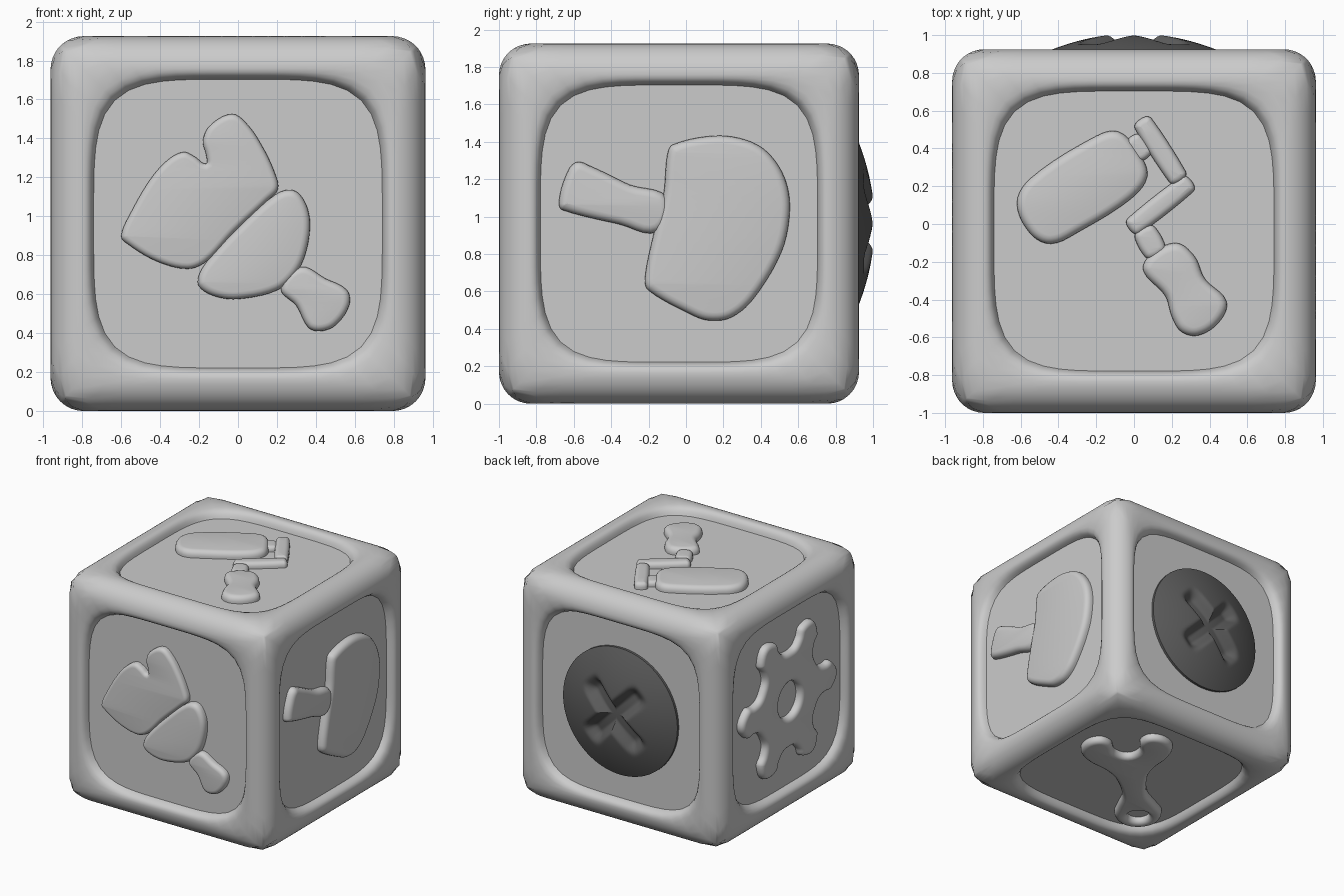
import bpy, bmesh, math
from mathutils import Matrix, Vector

if "Cube" in bpy.data.objects:
    bpy.data.objects.remove(bpy.data.objects["Cube"])

H, R, D = 0.9625, 0.17, 0.065           # half size, edge radius, recess depth
C = Vector((0, -0.0375, H))             # cube centre
FACES = {  # u axis, v axis of each side (normal = u x v)
    "front": ((1, 0, 0), (0, 0, 1)), "right": ((0, 1, 0), (0, 0, 1)),
    "back": ((-1, 0, 0), (0, 0, 1)), "left": ((0, -1, 0), (0, 0, 1)),
    "top": ((1, 0, 0), (0, 1, 0)), "bottom": ((1, 0, 0), (0, -1, 0))}


def face_matrix(side, w=0.0, origin=C):
    u, v = (Vector(a) for a in FACES[side])
    n = u.cross(v)
    m = Matrix((u, v, n)).transposed().to_4x4()
    m.translation = origin + n * w
    return m


def finish(bm, name, angle=40, mat=None):
    bmesh.ops.remove_doubles(bm, verts=bm.verts, dist=0.0004)
    bmesh.ops.recalc_face_normals(bm, faces=bm.faces)
    me = bpy.data.meshes.new(name)
    bm.to_mesh(me)
    bm.free()
    me.shade_smooth()
    me.set_sharp_from_angle(angle=math.radians(angle))
    if mat:
        me.materials.append(mat)
    ob = bpy.data.objects.new(name, me)
    bpy.context.collection.objects.link(ob)
    return ob


def skin(bm, rings):
    for a, b in zip(rings, rings[1:]):
        n = len(a)
        for i in range(n):
            j = (i + 1) % n
            bm.faces.new((a[i], a[j], b[j], b[i]))


# cube body: each side is a set of rings from the rounded edge to the recess
def build_body():
    bm = bmesh.new()
    # ring half size, superellipse exponent (0 = square), depth below surface
    prof = [(H, 0, 0), (0.93, 0, 0), (0.895, 0, 0), (0.86, 0, 0), (0.825, 16, 0),
            (0.797, 8, 0), (0.778, 5.5, 0.004), (0.764, 4.8, 0.014),
            (0.753, 4.6, 0.03), (0.746, 4.5, 0.048), (0.741, 4.4, D)]
    seg = 64
    k = H - R
    for side in FACES:
        m = face_matrix(side)
        rings = []
        for a, e, dep in prof:
            ring = []
            for i in range(seg):
                t = 2 * math.pi * i / seg
                c, s = math.cos(t), math.sin(t)
                if e:
                    q = (abs(c) ** e + abs(s) ** e) ** (1 / e)
                else:
                    q = max(abs(c), abs(s))
                p = Vector((a * c / q, a * s / q, H))
                core = Vector([max(-k, min(k, x)) for x in p])
                p = core + (p - core).normalized() * R
                p.z -= dep
                ring.append(bm.verts.new(m @ p))
            rings.append(ring)
        skin(bm, rings)
        bm.faces.new(rings[-1])
    return finish(bm, "cube_body", 42)


def smooth_loop(pts, n=5):
    """Closed smooth curve through the points."""
    out, m = [], len(pts)
    for i in range(m):
        p0, p1, p2, p3 = (Vector(pts[(i + j) % m]) for j in (-1, 0, 1, 2))
        d = (p2 - p1).length
        t1 = (p2 - p0).normalized() * d
        t2 = (p3 - p1).normalized() * d
        for s in range(n):
            t = s / n
            out.append(p1 * (2*t**3 - 3*t*t + 1) + t1 * (t**3 - 2*t*t + t)
                       + p2 * (3*t*t - 2*t**3) + t2 * (t**3 - t*t))
    return out


def relief(name, side, loops, height=0.06, bevel=0.04, origin=C):
    """Raised soft-edged shape lying on the recessed panel."""
    cu = bpy.data.curves.new(name, 'CURVE')
    cu.dimensions = '2D'
    cu.fill_mode = 'BOTH'
    cu.bevel_depth, cu.bevel_resolution, cu.offset = bevel, 3, -bevel
    cu.extrude = height - bevel
    for loop in loops:
        pts = smooth_loop(loop)
        sp = cu.splines.new('POLY')
        sp.points.add(len(pts) - 1)
        for q, p in zip(sp.points, pts):
            q.co = (p.x, p.y, 0, 1)
        sp.use_cyclic_u = True
    tmp = bpy.data.objects.new("tmp", cu)
    bpy.context.collection.objects.link(tmp)
    dg = bpy.context.evaluated_depsgraph_get()
    me = bpy.data.meshes.new_from_object(tmp.evaluated_get(dg))
    bm = bmesh.new()
    bm.from_mesh(me)
    bpy.data.objects.remove(tmp)
    bpy.data.meshes.remove(me)
    bmesh.ops.bisect_plane(bm, geom=bm.verts[:] + bm.edges[:] + bm.faces[:],
                           plane_co=(0, 0, -0.003), plane_no=(0, 0, 1), clear_inner=True)
    bm.transform(face_matrix(side, H - D, origin))
    return finish(bm, name, 50)


def bar(p, q, w):
    """Round-cornered bar outline between two end points."""
    p, q = Vector(p), Vector(q)
    d = (q - p).normalized()
    n = Vector((-d.y, d.x)) * w
    c = w * 0.5
    return [p - d*c + n*0.6, p - d*c - n*0.6, p - n, q - n,
            q + d*c - n*0.6, q + d*c + n*0.6, q + n, p + n]


def circle(r, cx=0, cy=0, n=12):
    return [(cx + r * math.cos(2*math.pi*i/n), cy + r * math.sin(2*math.pi*i/n)) for i in range(n)]


build_body()

# front: paint brush (z read from the ground)
FO = Vector((0, C.y, 0))
relief("brush_bristles", "front", [[
    (-.6, .9), (-.55, 1.02), (-.45, 1.19), (-.36, 1.29), (-.28, 1.33), (-.22, 1.305), (-.165, 1.27),
    (-.163, 1.31), (-.18, 1.39), (-.14, 1.47), (-.03, 1.525), (.05, 1.47), (.13, 1.35), (.19, 1.22),
    (.205, 1.14), (.15, 1.08), (-.02, .92), (-.16, .77), (-.26, .73), (-.42, .77), (-.57, .86)]],
    .055, .032, FO)
relief("brush_ferrule", "front", [[
    (.19, 1.11), (.28, 1.135), (.34, 1.08), (.37, .97), (.35, .82), (.3, .71), (.2, .62), (0, .575),
    (-.12, .59), (-.2, .64), (-.2, .7), (-.15, .78), (0, .94)]], .06, .038, FO)
relief("brush_handle", "front", [[
    (.22, .63), (.32, .74), (.45, .68), (.56, .62), (.57, .54), (.5, .44), (.42, .41), (.36, .43),
    (.3, .54)]], .055, .035, FO)

# right: mallet (y and z read from the world origin)
RO = Vector((0, 0, 0))
relief("mallet_head", "right", [[
    (-.07, 1.385), (.15, 1.432), (.32, 1.41), (.44, 1.34), (.53, 1.2), (.555, 1.03), (.51, .81),
    (.36, .56), (.24, .46), (.12, .445), (.02, .48), (-.2, .605), (-.22, .67), (-.17, .92),
    (-.12, 1.12), (-.1, 1.33)]], .065, .045, RO)
relief("mallet_handle", "right", [[
    (-.68, 1.07), (-.65, 1.2), (-.59, 1.29), (-.5, 1.265), (-.3, 1.17), (-.1, 1.1), (-.15, .92),
    (-.36, .96), (-.66, 1.035)]], .06, .045, RO)

# top: paint roller
TO = Vector((0, 0, H))
relief("roller_sleeve", "top", [[
    (-.085, .49), (-.23, .45), (-.55, .24), (-.62, .11), (-.55, -.05), (-.44, -.105), (-.29, -.04),
    (-.02, .13), (.07, .25), (.03, .37)]], .06, .045, TO)
relief("roller_pin", "top", [bar((.0, .44), (.05, .37), .048)], .045, .03, TO)
relief("roller_rod_upper", "top", [bar((.05, .53), (.23, .25), .052)], .055, .035, TO)
relief("roller_rod_lower", "top", [bar((.28, .21), (.0, -.01), .052)], .05, .035, TO)
relief("roller_neck", "top", [bar((.06, -.05), (.11, -.14), .062)], .05, .035, TO)
relief("roller_grip", "top", [[
    (.22, -.1), (.08, -.17), (.05, -.25), (.165, -.38), (.2, -.49), (.25, -.57), (.34, -.59),
    (.45, -.52), (.49, -.41), (.375, -.29), (.32, -.17)]], .06, .045, TO)

# left: gear with six rounded teeth
tooth = [(-30, .40), (-19, .42), (-13.5, .49), (-12, .57), (0, .64), (12, .57), (13.5, .49), (19, .42)]
gear = [(r * math.cos(math.radians(a + 60*k)), r * math.sin(math.radians(a + 60*k)))
        for k in range(6) for a, r in tooth]
relief("gear", "left", [gear, circle(.15)], .06, .04)

# bottom: wrench along the diagonal, mirrored about its axis
half = [(-.84, 0), (-.79, .13), (-.65, .19), (-.5, .15), (-.33, .1), (-.05, .13), (.1, .2), (.25, .32),
        (.4, .37), (.53, .31), (.57, .2), (.5, .12), (.36, .1), (.29, 0)]
outline = half + [(t, -w) for t, w in half[-2:0:-1]]
s = math.sqrt(0.5)
wrench = [(s * (t - w), -s * (t + w)) for t, w in outline]
relief("wrench", "bottom", [wrench, circle(.09, -.47, .47)], .06, .04)


# back: dark domed screw head with a cross slot
def build_screw():
    mat = bpy.data.materials.new("dark_grey")
    mat.diffuse_color = (0.11, 0.11, 0.11, 1)
    mat.use_nodes = True
    mat.node_tree.nodes["Principled BSDF"].inputs["Base Color"].default_value = mat.diffuse_color
    bm = bmesh.new()
    rad, top, seg, n = 0.535, 0.148, 96, 36

    def step(a, b, x):
        t = max(0, min(1, (x - a) / (b - a)))
        return t * t * (3 - 2 * t)

    def height(x, y):
        r2 = (x*x + y*y) / rad**2
        z = 0.02 + (top - 0.02) * (1 - r2)
        a, b = abs(x + y) * s, abs(x - y) * s
        slot = max((1 - step(.025, .105, p)) * (1 - step(.24, .36, q)) for p, q in ((a, b), (b, a)))
        return z - 0.075 * slot

    rings = []
    for i in range(n + 2):
        r = rad * (1 - (i - 1) / (n + 0.5)) if i else rad
        ring = []
        for j in range(seg):
            t = 2 * math.pi * j / seg
            x, y = r * math.cos(t), r * math.sin(t)
            ring.append(bm.verts.new((x, y, height(x, y) if i else -0.003)))
        rings.append(ring)
    skin(bm, rings)
    bm.faces.new(rings[-1])
    bm.transform(face_matrix("back", H - D))
    finish(bm, "screw_head", 60, mat)


build_screw()
